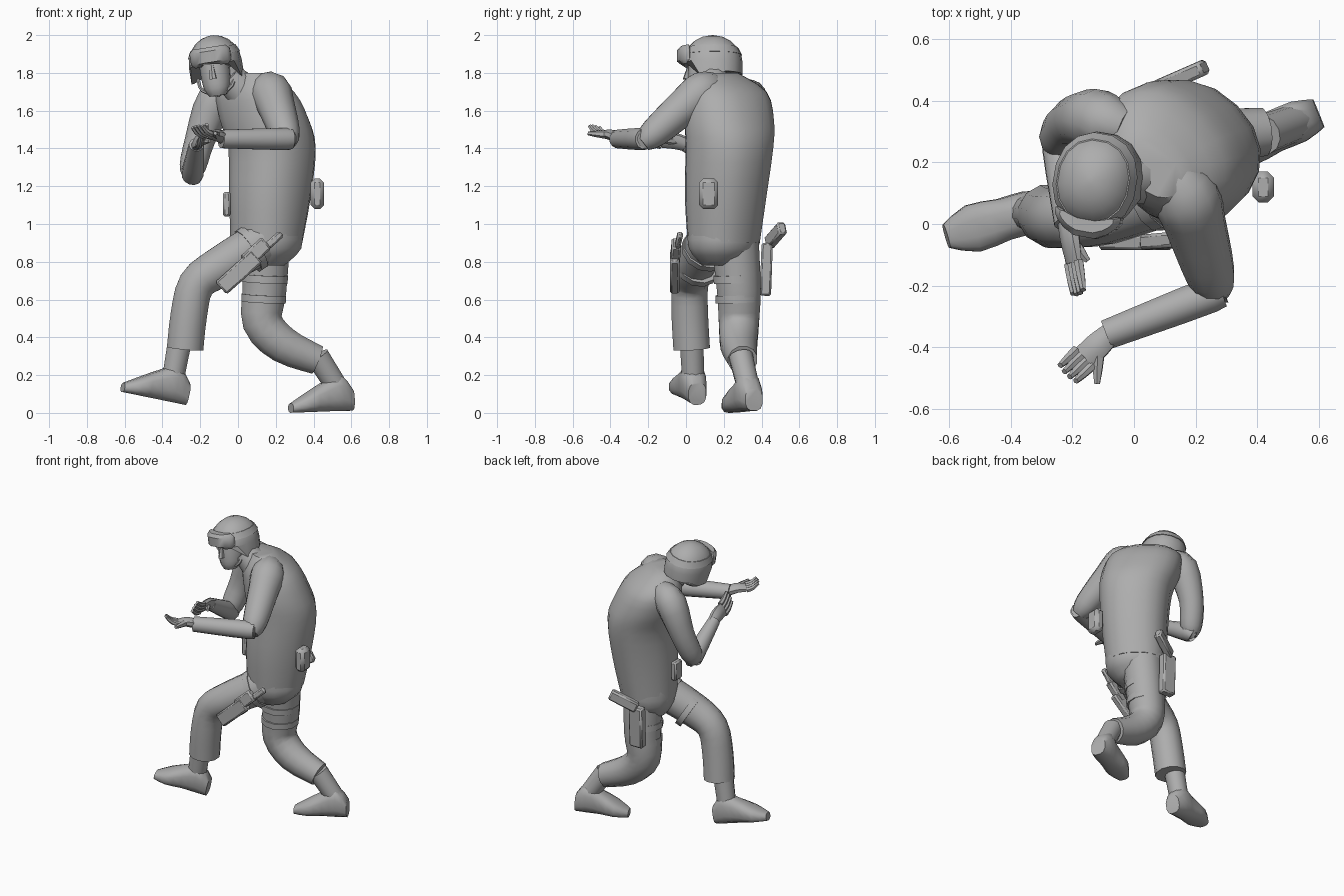
import bpy, bmesh, math
from mathutils import Vector, Matrix

if "Cube" in bpy.data.objects:
    bpy.data.objects.remove(bpy.data.objects["Cube"])

grey = bpy.data.materials.new("plain_grey")
grey.use_nodes = True
grey.diffuse_color = (.42, .42, .42, 1)
grey.node_tree.nodes["Principled BSDF"].inputs["Base Color"].default_value = grey.diffuse_color

X, Y, Z = Matrix.Identity(3)
ACROSS = X - Y


def finish(bm, name):
    bmesh.ops.recalc_face_normals(bm, faces=bm.faces)
    mesh = bpy.data.meshes.new(name)
    bm.to_mesh(mesh)
    bm.free()
    mesh.materials.append(grey)
    part = bpy.data.objects.new(name, mesh)
    bpy.context.collection.objects.link(part)
    bpy.ops.object.select_all(action='DESELECT')
    part.select_set(True)
    bpy.context.view_layer.objects.active = part
    bpy.ops.object.shade_smooth_by_angle(angle=math.radians(40))


def smooth_path(sections, steps):
    """Catmull-Rom curve through positions and radii."""
    keys = [Vector(s) for s in sections]
    keys = [keys[0]] + keys + [keys[-1]]
    path = []
    for before, start, end, after in zip(keys, keys[1:], keys[2:], keys[3:]):
        for i in range(steps):
            t = i / steps
            leave, arrive = (end - before) / 2, (after - start) / 2
            bend = (end - start) * 3 - leave * 2 - arrive
            ease = leave + arrive - (end - start) * 2
            path.append(start + leave * t + bend * t * t + ease * t ** 3)
    return path + [keys[-1]]


def tube(name, sections, ref=Y, sides=12, square=1, axis=None, steps=3, frame=None, shape=None):
    """Loft of rings: x, y, z, radius along ref and, if given, the other radius."""
    bm = bmesh.new()
    path = smooth_path(sections, steps)
    centres = [Vector(s[:3]) for s in path]
    rings = []
    for i, (centre, section) in enumerate(zip(centres, path)):
        ahead, behind = centres[min(i + 1, len(path) - 1)], centres[max(i - 1, 0)]
        along = axis or (ahead - behind).normalized()
        side = (ref - along * ref.dot(along)).normalized()
        other = along.cross(side)
        ring = []
        for k in range(sides):
            turn = math.tau * (k + .5) / sides
            c, s = (math.copysign(abs(f) ** square, f) for f in (math.cos(turn), math.sin(turn)))
            ring.append(bm.verts.new(centre + side * c * section[3] + other * s * section[-1]))
        rings.append(ring)
    for low, high in zip(rings, rings[1:]):
        for k in range(sides):
            bm.faces.new((low[k - 1], low[k], high[k], high[k - 1]))
    bm.faces.new(rings[0])
    bm.faces.new(rings[-1])
    if shape:
        for vert in bm.verts:
            shape(vert.co)
    if frame:
        bm.transform(frame)
    finish(bm, name)


def block(name, start, end, width, depth, ref=Y, bevel=.01):
    """Bevelled block running from start to end, with its depth along ref."""
    start, end = Vector(start), Vector(end)
    along = (end - start).normalized()
    deep = (ref - along * ref.dot(along)).normalized()
    turn = Matrix((deep.cross(along), deep, along)).transposed().to_4x4()
    bm = bmesh.new()
    bmesh.ops.create_cube(bm, size=1)
    bmesh.ops.scale(bm, vec=(width, depth, (end - start).length), verts=bm.verts)
    bmesh.ops.bevel(bm, geom=bm.edges[:], offset=bevel, segments=1, affect='EDGES')
    bm.transform(Matrix.Translation((start + end) / 2) @ turn)
    finish(bm, name)


def strap(name, start, end, where, looseness, half_width=.02):
    """Band around a limb, at a fraction of the way between two of its sections."""
    start, end = Vector(start), Vector(end)
    centre = start + (end - start) * where
    along = (end - start) / Vector((end - start)[:3]).length * half_width
    edges = [centre - along, centre + along]
    tube(name, [(*edge[:3], centre[3] * looseness) for edge in edges], steps=1)


def boot(side, ankle, heel, toe):
    """Shaft and foot; the foot widens and flattens from heel to toe."""
    ankle, heel, toe = Vector(ankle), Vector(heel), Vector(toe)
    profile = [(0, .05, .06), (.2, .07, .1), (.45, .07, .08), (.75, .08, .05), (1, .04, .025)]
    sole = [(*(heel.lerp(toe, t) + Z * high), wide, high) for t, wide, high in profile]
    tube(side + "_boot", sole, Y, square=.75, axis=(toe - heel).normalized(), steps=2)
    foot = heel.lerp(toe, .22) + Z * .12
    tube(side + "_boot_shaft", [(*ankle, .065), (*foot, .06)])


def hand(side, wrist, tip, spread, thumb):
    """Open hand: cupped palm, four tapering fingers and a thumb."""
    wrist, tip, spread, thumb = map(Vector, (wrist, tip, spread, thumb))
    spread.normalize()
    middle = wrist.lerp(tip, .3)
    knuckle = wrist.lerp(tip, .6) - Z * .02
    tube(side + "_palm", [(*wrist, .035, .03), (*middle, .045, .03), (*knuckle, .045, .02)], spread, 8)
    for i in range(4):
        shift = spread * (i - 1.5) * .024
        bend = knuckle.lerp(tip, .5) + shift - Z * .01
        reach = knuckle.lerp(tip, 1 - .06 * abs(i - 1.5)) + shift
        tube(f"{side}_finger_{i + 1}", [(*(knuckle + shift), .017), (*bend, .015), (*reach, .01)], spread, 6)
    tube(side + "_thumb", [(*middle, .025), (*middle.lerp(thumb, .6), .018), (*thumb, .01)], spread, 6)


# Jacket, trouser seat and neck
tube("jacket", [(.15, .2, .9, .19, .18), (.17, .21, 1.15, .21, .21), (.18, .23, 1.4, .23, .22),
                (.14, .23, 1.55, .25, .21), (.09, .22, 1.7, .23, .17), (.06, .18, 1.8, .11, .07)],
     ACROSS, 18, .9, axis=Z)
tube("trouser_seat", [(.13, .2, .78, .12, .1), (.15, .2, .87, .19, .17), (.15, .2, 1, .19, .18)],
     ACROSS, 16, .9, axis=Z)
tube("collar", [(.03, .16, 1.7, .1), (-.05, .14, 1.78, .08)], ACROSS)
tube("neck", [(.02, .17, 1.7, .07), (-.1, .14, 1.85, .06)], ACROSS)

# Legs with thigh straps
right_hip, right_knee = (.12, .12, .9, .12), (-.22, .02, .68, .1)
left_hip, left_knee = (.15, .26, .9, .13), (.13, .28, .48, .11)
tube("right_leg", [right_hip, (-.1, .04, .77, .11), right_knee, (-.26, .02, .52, .1), (-.28, .03, .34, .1)])
tube("left_leg", [left_hip, (.14, .28, .65, .12), left_knee, (.24, .28, .36, .1), (.42, .3, .28, .08)])
for where in (.45, .7):
    strap("left_thigh_strap", left_hip, left_knee, where, 1.05)
for where in (.15, .55):
    strap("right_thigh_strap", right_hip, right_knee, where, 1.1)

# Boots
boot("right", (-.31, .03, .37), (-.27, .06, .04), (-.61, -.04, .11))
boot("left", (.42, .29, .3), (.6, .36, .01), (.28, .23, 0))

# Arms and hands
tube("left_upper_arm", [(.12, .17, 1.73, .07), (.17, .09, 1.7, .11), (.2, 0, 1.63, .1),
                        (.25, -.17, 1.48, .08), (.26, -.23, 1.43, .05)], X)
tube("left_forearm", [(.28, -.22, 1.45, .04), (.25, -.23, 1.45, .06), (-.09, -.36, 1.45, .05)], Z)
tube("right_upper_arm", [(-.03, .31, 1.7, .07), (-.12, .34, 1.65, .1), (-.2, .33, 1.45, .08),
                         (-.24, .28, 1.3, .07), (-.25, .26, 1.24, .04)], X + Y)
tube("right_forearm", [(-.25, .28, 1.25, .04), (-.24, .25, 1.27, .06), (-.22, 0, 1.42, .04)], X)
hand("left", (-.07, -.35, 1.45), (-.22, -.49, 1.52), (.6, -.6, .1), (-.12, -.52, 1.48))
hand("right", (-.22, .03, 1.41), (-.18, -.23, 1.5), (.5, .2, 1), (-.15, -.12, 1.44))

# Head, helmet and goggles share one tilted frame
head = (Matrix.Translation((-.12, .14, 1.85)) @ Matrix.Rotation(math.radians(-9), 4, 'Y')
        @ Matrix.Rotation(math.radians(-10), 4, 'Z'))


def raise_brow(co):
    if co.z < -.03:
        if co.y < -.06:
            co.z += .06
        elif co.y < .06:
            co.z -= .03


def wrap_lens(co):
    co.y += 4 * co.x ** 2
    if co.z < .02 and abs(co.x) < .03:
        co.z += .02


tube("face", [(0, -.07, -.17, .045, .045), (0, -.05, -.13, .07, .08), (0, -.03, -.05, .08, .1),
              (0, -.01, .04, .08, .11)], X, square=.9, axis=Z, frame=head)
tube("nose", [(0, -.14, -.08, .02), (0, -.12, 0, .01)], X, 6, axis=Z, steps=1, frame=head)
dome = [(math.sin(a), math.cos(a)) for a in (math.radians(d) for d in range(0, 90, 17))]
tube("helmet", [(0, 0, -.06, .14, .16)] + [(0, 0, .15 * s, .14 * c, .16 * c) for s, c in dome],
     X, 16, .92, axis=Z, steps=1, frame=head, shape=raise_brow)
tube("goggle_strap", [(0, 0, .15 * s, .145 * c, .165 * c) for s, c in dome[1:3]],
     X, 16, .92, axis=Z, steps=1, frame=head)
tube("goggles", [(0, -.15, -.01, .09, .02), (0, -.16, .01, .11, .03), (0, -.16, .07, .11, .03),
                 (0, -.15, .09, .09, .02)], X, 16, .7, axis=Z, steps=1, frame=head, shape=wrap_lens)
for side in (-1, 1):
    tube("chin_strap", [(side * .1, -.03, -.07, .01), (side * .08, -.07, -.13, .01),
                        (0, -.08, -.17, .01)], X, 6, frame=head)

# Hip pouches
block("left_hip_pouch", (.42, .12, 1.08), (.42, .12, 1.24), .07, .1, bevel=.02)
block("right_hip_pouch", (-.06, .19, 1.04), (-.06, .19, 1.17), .04, .08)

# Thigh holsters with pistols
block("right_holster", (-.09, -.06, .66), (.1, -.06, .83), .09, .05)
block("right_holster_flap", (.04, -.06, .8), (.15, -.05, .9), .08, .05)
block("right_pistol_grip", (.13, -.05, .86), (.23, -.03, .95), .04, .03)
block("left_holster", (.08, .42, .62), (.08, .43, .9), .1, .06)
block("left_pistol_grip", (.07, .44, .9), (.23, .51, .98), .07, .05, Y - X / 2)
